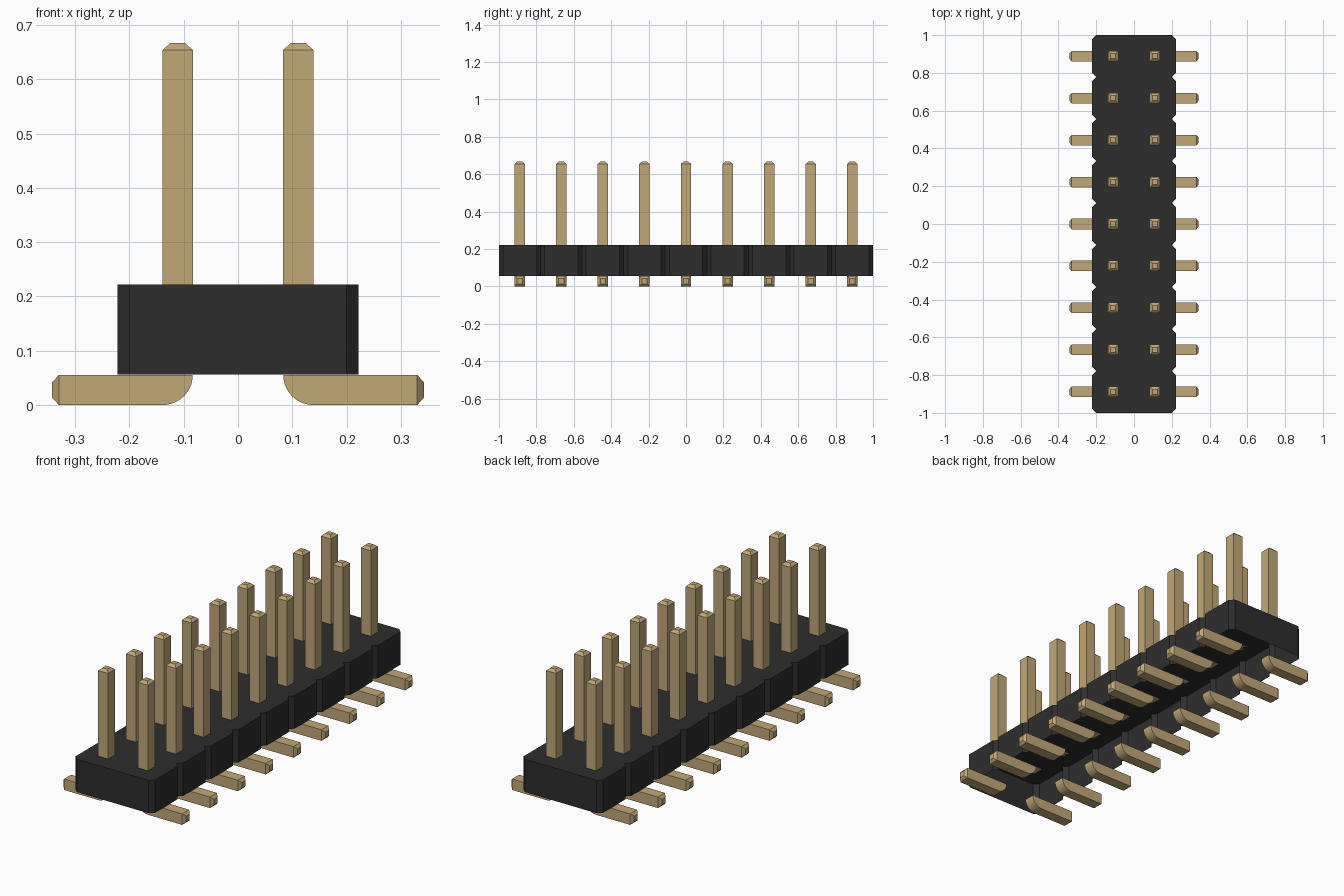
import bpy, bmesh, math
from mathutils import Vector

cube = bpy.data.objects.get("Cube")
if cube:
    bpy.data.objects.remove(cube, do_unlink=True)

COUNT = 9
PITCH = 2 / COUNT
HALF_W = PITCH          # half width of the housing
Z0, Z1 = 0.056, 0.222   # housing bottom and top
CUT = 0.022             # corner chamfer of each housing unit
PIN = 0.0278            # half thickness of a pin
TIP = 0.0125            # length of the tapered tip
ROW_X = PITCH / 2
FIRST_Y = -1 + PITCH / 2


def material(name, rgb, rough):
    m = bpy.data.materials.new(name)
    m.use_nodes = True
    m.diffuse_color = (*rgb, 1)
    bsdf = m.node_tree.nodes["Principled BSDF"]
    bsdf.inputs["Base Color"].default_value = (*rgb, 1)
    bsdf.inputs["Roughness"].default_value = rough
    return m


def prism(points, direction):
    """Extrude a closed outline of 3D points along a vector."""
    bm = bmesh.new()
    face = bm.faces.new([bm.verts.new(p) for p in points])
    ext = bmesh.ops.extrude_face_region(bm, geom=[face], use_keep_orig=True)
    verts = [g for g in ext["geom"] if isinstance(g, bmesh.types.BMVert)]
    bmesh.ops.translate(bm, verts=verts, vec=direction)
    bmesh.ops.recalc_face_normals(bm, faces=bm.faces)
    return bm


def facing(bm, direction):
    bm.normal_update()
    return [f for f in bm.faces if f.normal.dot(Vector(direction)) > 0.99]


def taper(bm, direction):
    """Push the end face out into a small chamfered tip."""
    bmesh.ops.inset_region(bm, faces=facing(bm, direction),
                           thickness=PIN / 2, depth=TIP, use_even_offset=True)


def finish(bm, name, mat):
    mesh = bpy.data.meshes.new(name)
    bm.to_mesh(mesh)
    bm.free()
    mesh.materials.append(mat)
    ob = bpy.data.objects.new(name, mesh)
    bpy.context.collection.objects.link(ob)
    return ob


def repeat(ob):
    """Nine along the length, mirrored into the second row."""
    arr = ob.modifiers.new("Row", 'ARRAY')
    arr.use_relative_offset = False
    arr.use_constant_offset = True
    arr.constant_offset_displace = (0, PITCH, 0)
    arr.count = COUNT
    mir = ob.modifiers.new("Second row", 'MIRROR')
    mir.use_mirror_merge = False


black = material("black plastic", (0.027, 0.027, 0.027), 0.6)
gold = material("pale gold", (0.54, 0.39, 0.18), 0.4)

# Housing: chamfered units in a row, open underneath
side = []
for i in range(COUNT):
    y = -1 + i * PITCH
    if i == 0:
        side.append((HALF_W - CUT, y))
    side += [(HALF_W, y + CUT), (HALF_W, y + PITCH - CUT),
             (HALF_W - CUT, y + PITCH)]
outline = side + [(-x, y) for x, y in reversed(side)]
bm = prism([(x, y, Z0) for x, y in outline], (0, 0, Z1 - Z0))
bmesh.ops.delete(bm, geom=facing(bm, (0, 0, -1)), context='FACES_ONLY')
finish(bm, "housing", black)

# Upright pins with tapered tips
square = [(-1, -1), (1, -1), (1, 1), (-1, 1)]
bm = prism([(ROW_X + sx * PIN, FIRST_Y + sy * PIN, Z1) for sx, sy in square],
           (0, 0, 0.654 - Z1))
taper(bm, (0, 0, 1))
repeat(finish(bm, "upright_pins", gold))

# Flat feet with a rounded heel and tapered tip
r = 2 * PIN
heel_x = ROW_X - PIN + r
arc = [(heel_x - r * math.cos(a), r - r * math.sin(a))
       for a in (math.pi / 2 * k / 10 for k in range(11))]
profile = arc + [(0.33, 0), (0.33, r)]
bm = prism([(x, FIRST_Y - PIN, z) for x, z in profile], (0, 2 * PIN, 0))
taper(bm, (1, 0, 0))
repeat(finish(bm, "solder_feet", gold))
